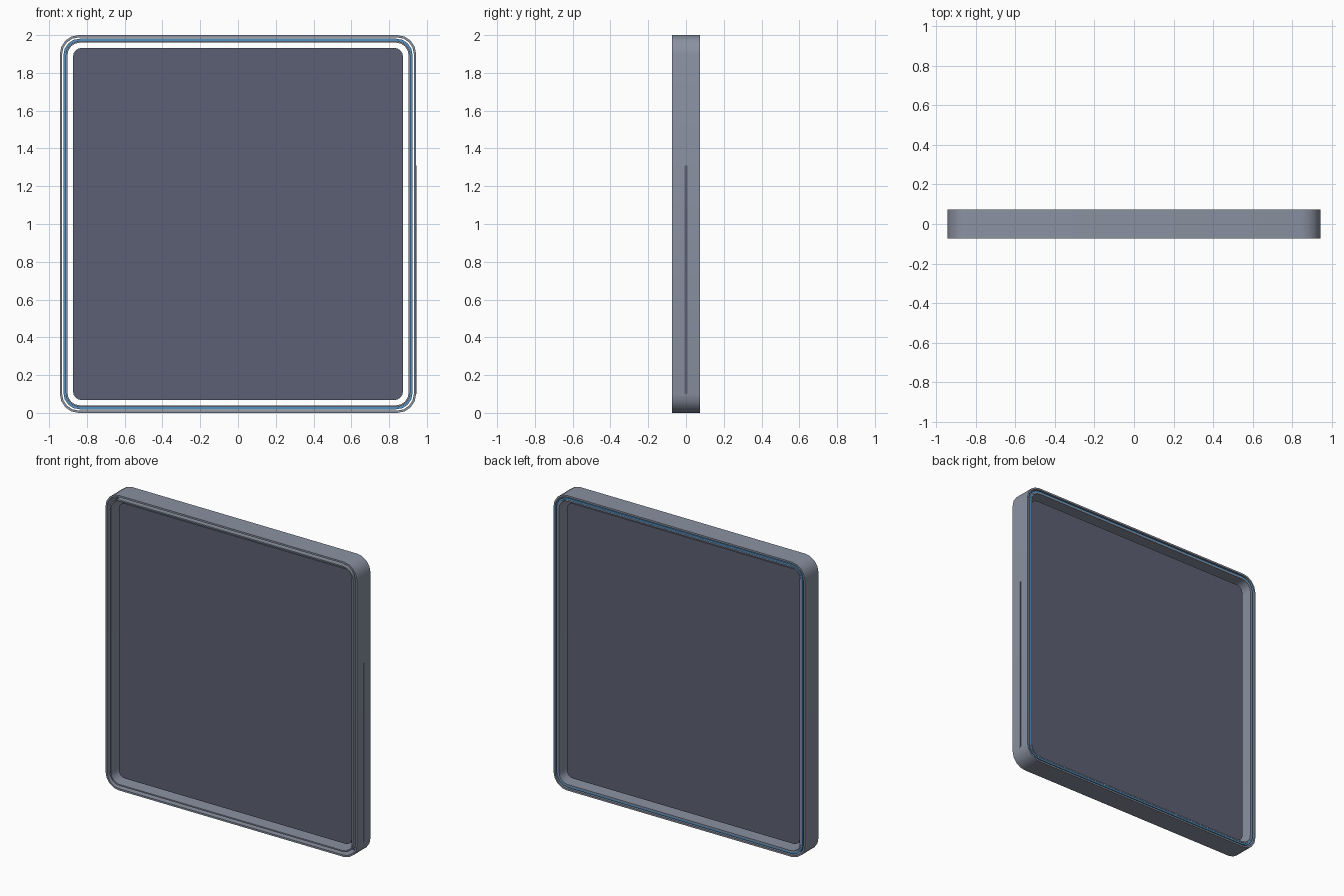
import bpy, bmesh, math

if "Cube" in bpy.data.objects:
    bpy.data.objects.remove(bpy.data.objects["Cube"])

CZ = 1.0  # height of the centre of the screen


def material(name, srgb):
    m = bpy.data.materials.new(name)
    lin = [((c / 255 + 0.055) / 1.055) ** 2.4 for c in srgb]
    m.diffuse_color = (*lin, 1.0)
    m.use_nodes = True
    m.node_tree.nodes["Principled BSDF"].inputs["Base Color"].default_value = m.diffuse_color
    return m


frame_grey = material("frame grey", (138, 145, 161))
panel_grey = material("dark slate", (92, 96, 115))
glow_blue = material("light blue", (84, 146, 196))


def outline(hx, hz, r, seg):
    """Rounded rectangle in the xz plane."""
    pts = []
    for k, (sx, sz) in enumerate([(1, 1), (-1, 1), (-1, -1), (1, -1)]):
        for i in range(seg + 1):
            a = math.pi / 2 * (k + i / seg)
            pts.append((sx * (hx - r) + r * math.cos(a),
                        CZ + sz * (hz - r) + r * math.sin(a)))
    return pts


def finish(bm, name, mat):
    bmesh.ops.recalc_face_normals(bm, faces=bm.faces)
    me = bpy.data.meshes.new(name)
    bm.to_mesh(me)
    bm.free()
    me.materials.append(mat)
    ob = bpy.data.objects.new(name, me)
    bpy.context.collection.objects.link(ob)
    bpy.ops.object.select_all(action='DESELECT')
    ob.select_set(True)
    bpy.context.view_layer.objects.active = ob
    bpy.ops.object.shade_smooth_by_angle(angle=math.radians(35))
    return ob


def ring(name, inset, thick, r, y0, y1, mat, seg=4):
    """Rounded rectangular hoop set in from the overall outline."""
    hx, hz = 0.943 - inset, 1.0 - inset
    outer = outline(hx, hz, r, seg)
    inner = outline(hx - thick, hz - thick, r - thick, seg)
    bm = bmesh.new()
    loops = [[bm.verts.new((x, y, z)) for x, z in pts]
             for pts, y in ((outer, y0), (outer, y1), (inner, y1), (inner, y0))]
    n = len(outer)
    for a in range(4):
        p, q = loops[a], loops[(a + 1) % 4]
        for i in range(n):
            j = (i + 1) % n
            bm.faces.new((p[i], p[j], q[j], q[i]))
    return finish(bm, name, mat)


def slab(name, hx, hz, r, y0, y1, mat, seg=4):
    """Solid rounded plate."""
    bm = bmesh.new()
    pts = outline(hx, hz, r, seg)
    f = [bm.verts.new((x, y0, z)) for x, z in pts]
    b = [bm.verts.new((x, y1, z)) for x, z in pts]
    bm.faces.new(f)
    bm.faces.new(b)
    for i in range(len(pts)):
        j = (i + 1) % len(pts)
        bm.faces.new((f[i], f[j], b[j], b[i]))
    return finish(bm, name, mat)


# outer shell, inner hoop and the light strip held in the gap between them
ring("outer_frame", 0.0, 0.012, 0.10, -0.073, 0.073, frame_grey)
ring("inner_frame", 0.031, 0.009, 0.075, -0.071, 0.071, frame_grey)
ring("light_strip", 0.019, 0.012, 0.085, 0.01, 0.069, glow_blue)

# floating centre panel
slab("centre_panel", 0.873, 0.932, 0.045, -0.03, 0.03, panel_grey)

# thin dark seam on the right side
bm = bmesh.new()
bmesh.ops.create_cube(bm, size=1.0)
for v in bm.verts:
    v.co = (0.942 + v.co.x * 0.004, v.co.y * 0.014, 0.705 + v.co.z * 1.21)
finish(bm, "side_seam", panel_grey)
